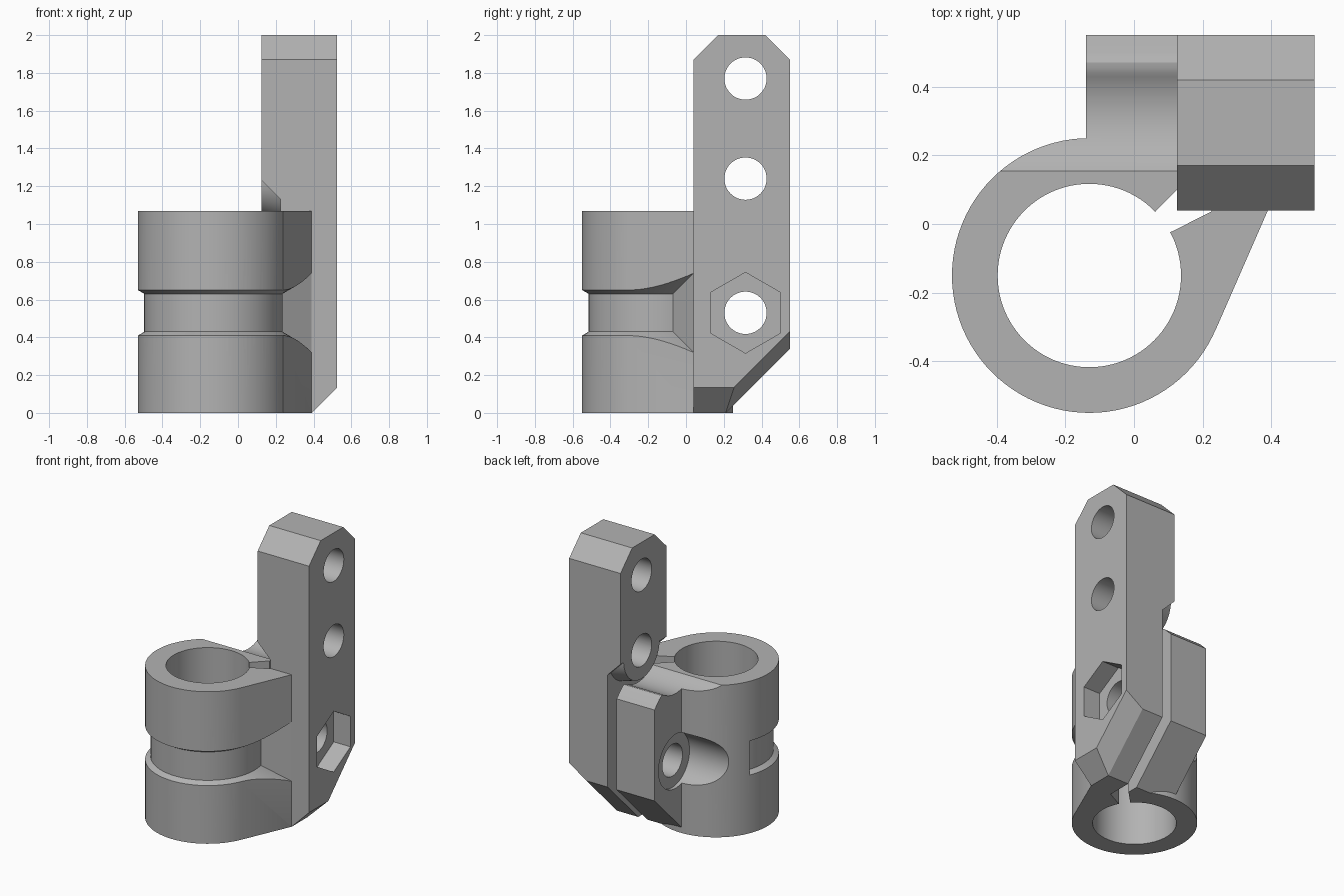
import bpy, bmesh
from math import sin, cos, pi, radians, sqrt
from mathutils import Vector

if "Cube" in bpy.data.objects:
    bpy.data.objects.remove(bpy.data.objects["Cube"], do_unlink=True)

grey = bpy.data.materials.new("plain_grey")
grey.use_nodes = True
grey.diffuse_color = (0.45, 0.45, 0.45, 1)
grey.node_tree.nodes["Principled BSDF"].inputs["Base Color"].default_value = (0.45, 0.45, 0.45, 1)

CX, CY, TOP = -0.13, -0.15, 1.07     # ring centre and clamp height
HY = 0.315                           # y of the bolt holes
HOLES = (0.53, 1.24, 1.77)           # z of the bolt holes


def finish(bm, name):
    bmesh.ops.recalc_face_normals(bm, faces=bm.faces)
    mesh = bpy.data.meshes.new(name)
    bm.to_mesh(mesh)
    bm.free()
    mesh.materials.append(grey)
    obj = bpy.data.objects.new(name, mesh)
    bpy.context.collection.objects.link(obj)
    return obj


def prism(name, pts, axis, lo, hi, planes=(), hi_scale=None):
    """Extrude a 2D outline along an axis, then trim it by planes."""
    place = {"x": lambda a, b, t: (t, a, b),
             "y": lambda a, b, t: (a, t, b),
             "z": lambda a, b, t: (a, b, t)}[axis]
    bm = bmesh.new()
    low = [bm.verts.new(place(a, b, lo)) for a, b in pts]
    high = [bm.verts.new(place(a, b, hi)) for a, b in (hi_scale or pts)]
    bm.faces.new(low)
    bm.faces.new(high)
    for i in range(len(pts)):
        j = (i + 1) % len(pts)
        bm.faces.new((low[i], low[j], high[j], high[i]))
    for co, normal in planes:
        cut = bmesh.ops.bisect_plane(bm, geom=bm.verts[:] + bm.edges[:] + bm.faces[:],
                                     plane_co=co, plane_no=normal, clear_outer=True)
        edges = [e for e in cut["geom_cut"] if isinstance(e, bmesh.types.BMEdge)]
        bmesh.ops.contextual_create(bm, geom=edges)
    return finish(bm, name)


def circle(cx, cy, r, n=96, start=0.0):
    return [(cx + r * cos(start + 2 * pi * i / n), cy + r * sin(start + 2 * pi * i / n))
            for i in range(n)]


def combine(target, other, operation):
    mod = target.modifiers.new(operation.lower(), "BOOLEAN")
    mod.operation, mod.solver, mod.object = operation, "EXACT", other
    bpy.context.view_layer.objects.active = target
    bpy.ops.object.modifier_apply(modifier=mod.name)
    bpy.data.objects.remove(other, do_unlink=True)


def groove_cutter():
    """Flared groove around the ring, with a slanted end next to the web."""
    profile = [(0.365, 0.43), (0.722, 0.225), (0.722, 0.835), (0.365, 0.63)]
    start, steps = radians(157), 72
    bm = bmesh.new()
    rows = []
    for i in range(steps + 1):
        row = []
        for r, z in profile:
            end = radians(372.7 if r < 0.5 else 383.4)
            a = start + (end - start) * i / steps
            row.append(bm.verts.new((CX + r * cos(a), CY + r * sin(a), z)))
        rows.append(row)
    for p, q in zip(rows, rows[1:]):
        for k in range(4):
            m = (k + 1) % 4
            bm.faces.new((p[k], p[m], q[m], q[k]))
    bm.faces.new(rows[0])
    bm.faces.new(rows[-1])
    return finish(bm, "groove_cutter")


# Clamp ring with the web that reaches the mounting bar
clamp = prism("clamp_bracket", circle(CX, CY, 0.4), "z", 0, TOP)
web = [(0.237, -0.31), (0.39, 0.04), (0.39, 0.12), (0.1, 0.12), (0, -0.2)]
combine(clamp, prism("web", web, "z", 0, TOP), "UNION")
combine(clamp, groove_cutter(), "DIFFERENCE")

# Clamping ear behind the ring, with its sloped lower back edge
ear = [(0, 0), (0.21, 0), (0.55, 0.34), (0.55, TOP), (0, TOP)]
combine(clamp, prism("ear", ear, "x", -0.14, 0.17), "UNION")

# Curved hollow over the ear, rounding off to its back edge
r = sqrt(0.16 ** 2 + 0.17 ** 2)
hollow = []
for i in range(25):
    y = 0.155 + 0.285 * i / 24
    hollow.append((y, 1.24 - sqrt(r * r - (y - HY) ** 2)))
hollow += [(0.455, 1.048), (0.47, 1.05), (0.485, 1.043), (0.5, 1.03), (0.6, 0.93), (0.6, 1.3), (0.155, 1.3)]
combine(clamp, prism("hollow_cutter", hollow, "x", -1, 0.2), "DIFFERENCE")

# Bore and clamping slot
combine(clamp, prism("bore_cutter", circle(CX, CY, 0.267), "z", -0.1, 1.3), "DIFFERENCE")
slot = [(0, -0.06), (0.065, 0.04), (0.155, 0.13), (0.155, 0.7), (0.225, 0.7), (0.225, 0.036), (0.11, -0.022)]
combine(clamp, prism("slot_cutter", slot, "z", -0.1, 1.3), "DIFFERENCE")

# Screw head clearance beside the ear
head = circle(HY, HOLES[0], 0.19, 64)
combine(clamp, prism("head_cutter", head, "x", -0.8, -0.115), "DIFFERENCE")

# Tall mounting bar with bevelled lower edges
side = [(0.04, 0), (0.21, 0), (0.55, 0.34), (0.55, 1.87), (0.42, 2), (0.17, 2), (0.04, 1.87)]
bar = prism("mounting_bar", side, "x", 0.125, 0.525,
            planes=[(Vector((0.39, 0, 0)), Vector((1, 0, -1)).normalized()),
                    (Vector((0.39, 0.21, 0)), Vector((0.67, 1, -1)).normalized())])
relief = [(0, -0.1), (0.225, -0.1), (0.225, 1.13), (0.125, 1.23), (0, 1.23)]
combine(bar, prism("relief_cutter", relief, "y", -0.2, 0.8), "DIFFERENCE")

# Flared boss around the middle hole
boss = prism("boss", circle(HY, HOLES[1], 0.2, 64), "x", 0.125, 0.24,
             hi_scale=circle(HY, HOLES[1], 0.232, 64))
combine(bar, boss, "UNION")
combine(clamp, bar, "UNION")

# Bolt holes and hexagonal nut pocket
for z in HOLES:
    combine(clamp, prism("hole_cutter", circle(HY, z, 0.112, 48), "x", -0.6, 0.7), "DIFFERENCE")
nut = circle(HY, HOLES[0], 0.214, 6, pi / 2)
combine(clamp, prism("nut_cutter", nut, "x", 0.395, 0.7), "DIFFERENCE")

# Smooth curved walls, keep edges crisp
bpy.ops.object.select_all(action="DESELECT")
clamp.select_set(True)
bpy.context.view_layer.objects.active = clamp
bpy.ops.object.shade_smooth_by_angle(angle=radians(25))
